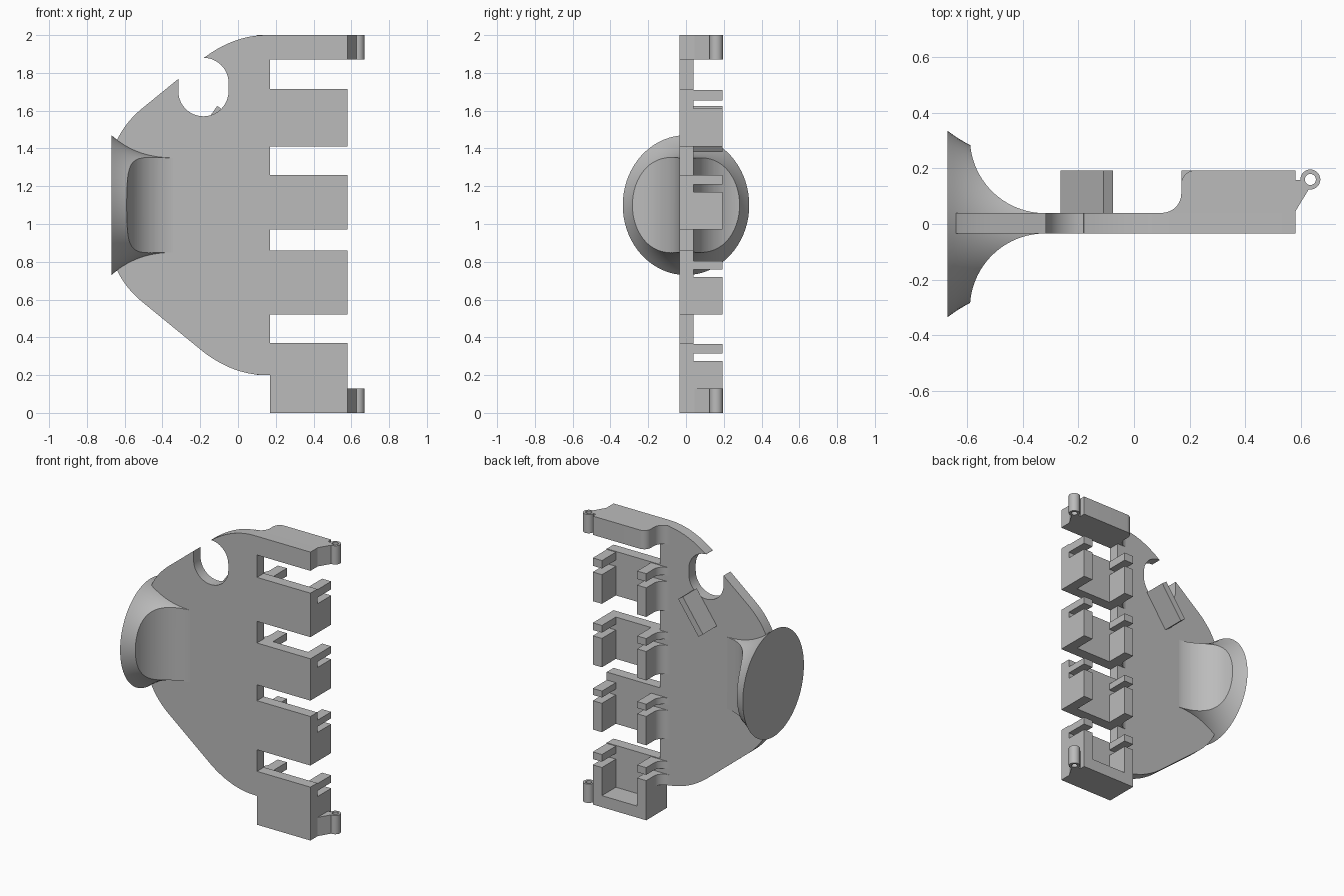
import bpy, bmesh, math
from mathutils import Vector

if "Cube" in bpy.data.objects:
    bpy.data.objects.remove(bpy.data.objects["Cube"])

grey = bpy.data.materials.new("plain_grey")
grey.use_nodes = True
COLOUR = (0.5, 0.5, 0.5, 1)
grey.diffuse_color = COLOUR
grey.node_tree.nodes["Principled BSDF"].inputs["Base Color"].default_value = COLOUR

FRONT, BACK, RIM = -0.035, 0.04, 0.193
INNER, OUTER, WALL = 0.17, 0.58, 0.07


def finish(name, bm, smooth=True):
    bmesh.ops.recalc_face_normals(bm, faces=bm.faces)
    mesh = bpy.data.meshes.new(name)
    bm.to_mesh(mesh)
    bm.free()
    obj = bpy.data.objects.new(name, mesh)
    bpy.context.collection.objects.link(obj)
    mesh.materials.append(grey)
    if smooth:
        bpy.ops.object.select_all(action='DESELECT')
        obj.select_set(True)
        bpy.context.view_layer.objects.active = obj
        bpy.ops.object.shade_smooth_by_angle(angle=math.radians(30))
    return obj


def prism(name, points, lo, hi, axis):
    """Extrude an outline: axis 'y' takes (x, z) points, axis 'z' takes (x, y)."""
    place = (lambda p, d: (p[0], d, p[1])) if axis == 'y' else (lambda p, d: (p[0], p[1], d))
    bm = bmesh.new()
    face = bm.faces.new([bm.verts.new(place(p, lo)) for p in points])
    ext = bmesh.ops.extrude_face_region(bm, geom=[face])
    move = Vector(place((0, 0), hi - lo))
    bmesh.ops.translate(bm, vec=move, verts=[v for v in ext["geom"] if isinstance(v, bmesh.types.BMVert)])
    return finish(name, bm)


def box(name, x, y, z):
    return prism(name, [(x[0], z[0]), (x[1], z[0]), (x[1], z[1]), (x[0], z[1])], y[0], y[1], 'y')


def arc(cx, cy, r, a, b, n=12):
    angles = [math.radians(a + (b - a) * i / n) for i in range(n + 1)]
    return [(cx + r * math.cos(t), cy + r * math.sin(t)) for t in angles]


def bend(p, c, q, n=10):
    p, c, q = Vector(p), Vector(c), Vector(q)
    ts = [i / n for i in range(n + 1)]
    return [tuple(p * (1 - t) ** 2 + c * 2 * t * (1 - t) + q * t * t) for t in ts]


# Comb-edged back plate with a keyhole notch, one outline
fingers = [(0, 0.37), (0.52, 0.86), (0.97, 1.26), (1.41, 1.715), (1.87, 2.0)]
shoulder = bend((0.15, 2), (-0.02, 2), (-0.18, 1.88))
corner = bend((-0.51, 1.61), (-0.6, 1.535), (-0.645, 1.435))
notch = arc(-0.183, 1.747, 0.133, 90, 0) + arc(-0.183, 1.703, 0.133, 0, -180, 20)
outline = []
for low, high in fingers:
    outline += [(INNER, low), (OUTER, low), (OUTER, high), (INNER, high)]
outline.pop()
outline += shoulder + notch + [(-0.316, 1.768)] + corner
outline += [(x, 2.2 - z) for x, z in reversed(shoulder + corner)]
outline.append((INNER, 0.2))
prism("back_plate", outline, FRONT, BACK, 'y')

# Slotted clip walls on the four trays: lower wall and upper band at each side
root = [(INNER, BACK), (0.1, BACK)] + arc(0.1, 0.11, 0.07, -90, 0)
walls = [((0, 0.275), (0.315, 0.365)), ((0.52, 0.72), (0.76, 0.805)),
         ((0.97, 1.17), (1.21, 1.26)), ((1.41, 1.612), (1.655, 1.71))]
for i, pair in enumerate(walls):
    for part, span in zip(("wall", "band"), pair):
        for side, x in (("inner", INNER), ("outer", OUTER - WALL)):
            box(f"tray_{i + 1}_{side}_{part}", (x, x + WALL), (BACK, RIM), span)
        prism(f"tray_{i + 1}_{part}_fillet", root, max(span[0], 0.2), span[1], 'z')
box("bottom_tray_floor", (INNER + WALL, OUTER - WALL), (BACK, RIM), (0, 0.08))

# Solid top bar with rounded corner and filleted root
bar = [(OUTER, BACK), (0.1, BACK)] + arc(0.1, 0.11, 0.07, -90, 0)
bar += arc(INNER + 0.05, RIM - 0.05, 0.05, 180, 90) + [(OUTER, RIM)]
prism("top_bar", bar, 1.87, 2.0, 'z')

# Hinge eyes: arm plus hollow barrel
for name, low in (("lower", 0), ("upper", 1.87)):
    arm = [(OUTER, 0.045), (0.628, 0.124), (0.603, 0.142), (0.6, 0.158), (OUTER, 0.158)]
    prism(name + "_hinge_arm", arm, low, low + 0.13, 'z')
    bm = bmesh.new()
    n = 28
    rings = []
    for r, z in ((0.036, low), (0.036, low + 0.13), (0.02, low + 0.13), (0.02, low)):
        rings.append([bm.verts.new((x, y, z)) for x, y in arc(0.634, 0.16, r, 0, 360, n)[:n]])
    for k in range(4):
        a, b = rings[k], rings[(k + 1) % 4]
        for j in range(n):
            bm.faces.new((a[j], a[(j + 1) % n], b[(j + 1) % n], b[j]))
    finish(name + "_hinge_barrel", bm)

# Slanted stop block on the back
prism("stop_block", [(-0.265, 1.405), (-0.11, 1.625), (-0.075, 1.6), (-0.23, 1.38)], BACK, RIM, 'y')

# Flared oval foot, trimmed to a concave neck that runs into the plate
bm = bmesh.new()
n = 72
rings = []
flare = arc(-0.36, 1, 0.747, 180 + 65.5, 180 + 90, 1)
for i in range(17):
    t = i / 16
    x = -0.67 + 0.36 * t
    r = 0.253 + 0.117 * (1 - t) ** 2.6
    rings.append([bm.verts.new((x, 0.905 * r * c, 1.1 + r * s)) for c, s in arc(0, 0, 1, 0, 360, n)[:n]])
for a, b in zip(rings, rings[1:]):
    for j in range(n):
        bm.faces.new((a[j], a[(j + 1) % n], b[(j + 1) % n], b[j]))
bm.faces.new(rings[0])
bm.faces.new(rings[-1])
foot = finish("oval_foot", bm, False)

neck = [(-0.8, 0.5), (-0.59, 0.5)] + arc(-0.32, 0.309, 0.27, 180, 270, 24) + [(-0.25, 0.039)]
neck += [(x, 0.005 - y) for x, y in reversed(neck)]
cutter = prism("foot_trim_helper", neck, 0.5, 1.7, 'z')
cutter.hide_render = True
mod = foot.modifiers.new("trim", 'BOOLEAN')
mod.operation, mod.solver, mod.object = 'INTERSECT', 'EXACT', cutter
bpy.ops.object.select_all(action='DESELECT')
foot.select_set(True)
bpy.context.view_layer.objects.active = foot
bpy.ops.object.modifier_apply(modifier="trim")
bpy.data.objects.remove(cutter)
bpy.ops.object.shade_smooth_by_angle(angle=math.radians(30))
